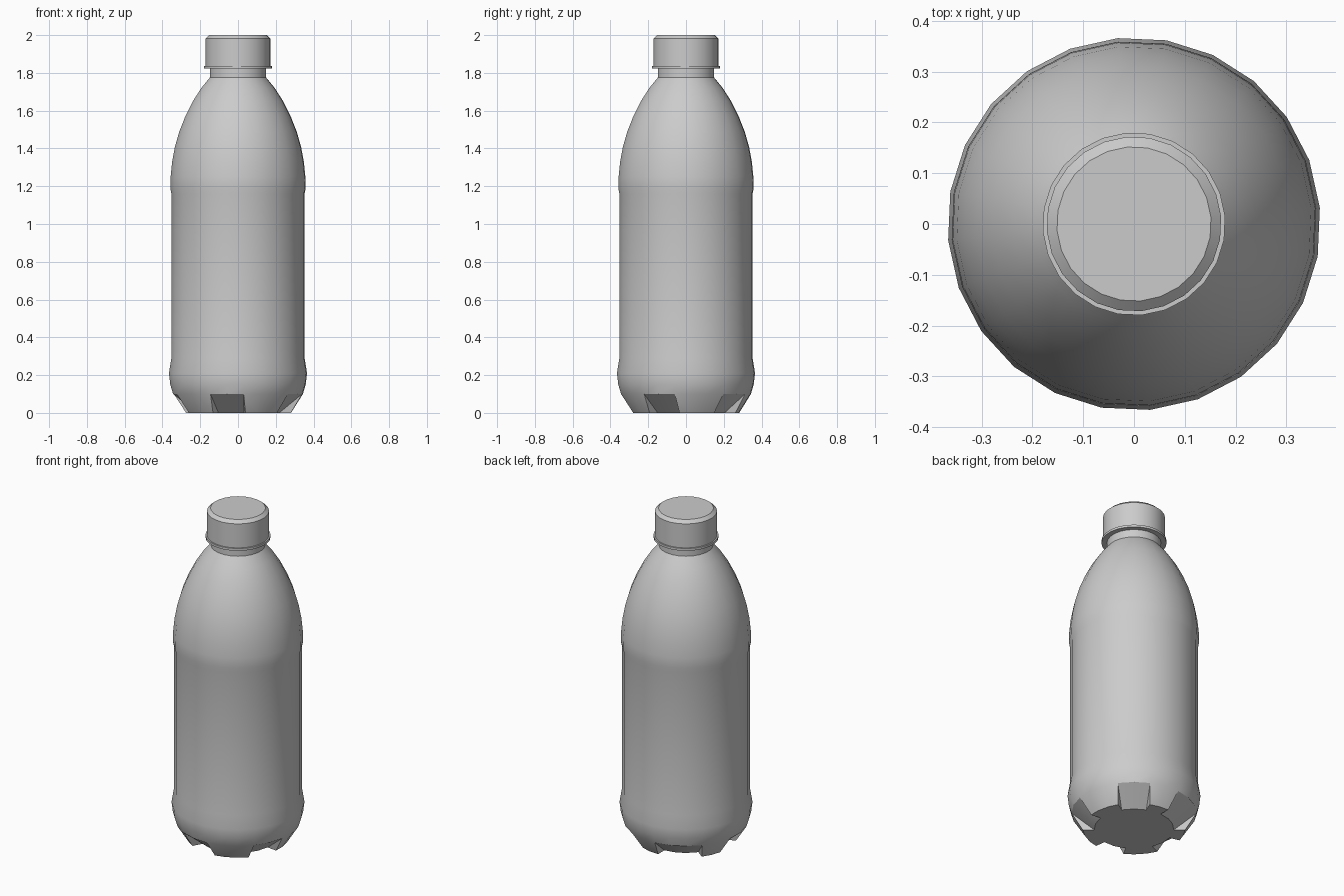
import bpy
import bmesh
from math import cos, sin, radians

SIDES = 24
STEP = 360 / SIDES
OFFSET = 5

cube = bpy.data.objects.get("Cube")
if cube:
    bpy.data.objects.remove(cube)

grey = bpy.data.materials.new("plain_grey")
grey.use_nodes = True
colour = (0.6, 0.6, 0.6, 1)
grey.diffuse_color = colour
grey.node_tree.nodes["Principled BSDF"].inputs["Base Color"].default_value = colour


def point(bm, radius, angle, z):
    a = radians(angle)
    return bm.verts.new((radius * cos(a), radius * sin(a), z))


def revolve(bm, profile):
    """Rings of vertices joined by quads; returns the rings."""
    rings = [[point(bm, r, OFFSET + i * STEP, z) for i in range(SIDES)]
             for r, z in profile]
    for low, high in zip(rings, rings[1:]):
        for i in range(SIDES):
            j = (i + 1) % SIDES
            bm.faces.new((low[i], low[j], high[j], high[i]))
    return rings


def finish(bm, name, angle):
    bmesh.ops.recalc_face_normals(bm, faces=bm.faces)
    mesh = bpy.data.meshes.new(name)
    bm.to_mesh(mesh)
    bm.free()
    mesh.materials.append(grey)
    obj = bpy.data.objects.new(name, mesh)
    bpy.context.collection.objects.link(obj)
    bpy.ops.object.select_all(action='DESELECT')
    obj.select_set(True)
    bpy.context.view_layer.objects.active = obj
    bpy.ops.object.shade_smooth_by_angle(angle=radians(angle))


# Body: bulged base, straight wall, stepped shoulder, dome and neck
bm = bmesh.new()
rings = revolve(bm, [
    (0.345, 0.10), (0.36, 0.15), (0.367, 0.21), (0.354, 0.29), (0.354, 1.16),
    (0.36, 1.19), (0.358, 1.25), (0.35, 1.33), (0.335, 1.41), (0.312, 1.49),
    (0.28, 1.57), (0.24, 1.65), (0.195, 1.72), (0.15, 1.775), (0.15, 1.83)])
bm.faces.new(rings[-1])

# Feet: notches pull the bottom rim inwards; start side -> width in sides
notches = {2: 2, 6: 3, 11: 2, 16: 2, 21: 2}
rim = rings[0]
bottom = []
side = 2
while side < SIDES + 2:
    width = notches.get(side % SIDES)
    cut = width is not None
    if not cut:
        width = 1
        while (side + width) % SIDES not in notches:
            width += 1
    # Cut floors reach further in and flare a little past their rim
    radius, flare = (0.22, 3) if cut else (0.282, -3)
    row = []
    for k in range(width + 1):
        shift = -flare if k == 0 else flare if k == width else 0
        row.append(point(bm, radius, OFFSET + (side + k) * STEP + shift, 0))
    for k in range(width):
        a, b = (side + k) % SIDES, (side + k + 1) % SIDES
        bm.faces.new((rim[a], row[k], row[k + 1], rim[b]))
    bottom.append((side, row))
    side += width

# Side walls of the notches and the flat underside
for n, (start, row) in enumerate(bottom):
    bm.faces.new((rim[start % SIDES], bottom[n - 1][1][-1], row[0]))
bm.faces.new([v for start, row in bottom for v in row])
finish(bm, "bottle_body", 30)

# Tamper ring and screw cap
for name, profile in (
        ("neck_ring", [(0.15, 1.822), (0.18, 1.822), (0.18, 1.836), (0.15, 1.836)]),
        ("cap", [(0.172, 1.836), (0.172, 1.982), (0.152, 2.0)])):
    bm = bmesh.new()
    rings = revolve(bm, profile)
    bm.faces.new(rings[0])
    bm.faces.new(rings[-1])
    finish(bm, name, 30)
